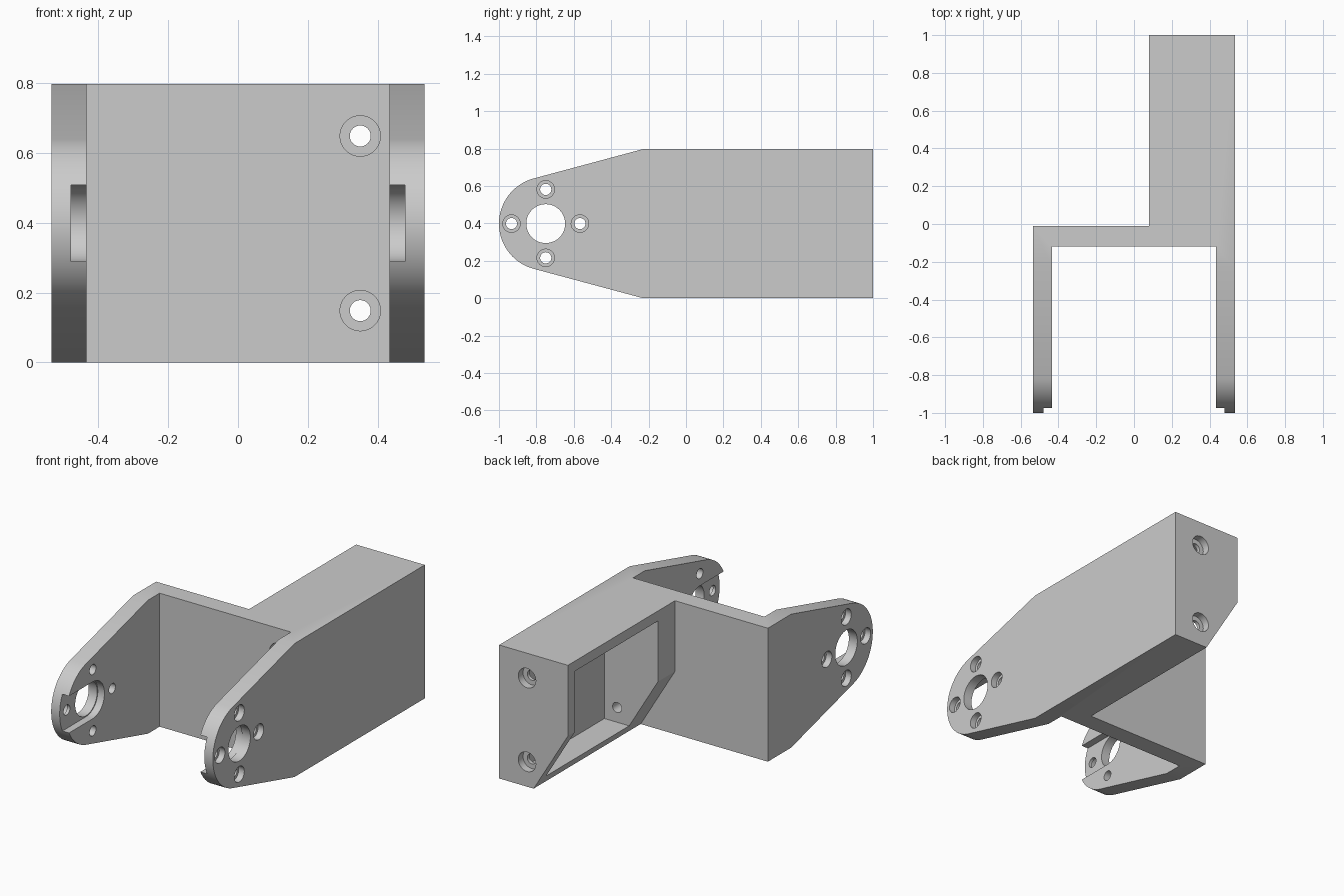
import bpy, bmesh, math

if "Cube" in bpy.data.objects:
    bpy.data.objects.remove(bpy.data.objects["Cube"], do_unlink=True)

HALF, INNER, HEIGHT = 0.534, 0.434, 0.797     # half width, inner arm face, height
MID = HEIGHT / 2
PIVOT_Y, NOSE = -0.75, 0.25                   # arm eye centre and nose radius
WEB_FRONT, WEB_BACK = -0.12, -0.01

grey = bpy.data.materials.new("plain grey")
grey.use_nodes = True
grey.diffuse_color = (0.6, 0.6, 0.6, 1)
grey.node_tree.nodes["Principled BSDF"].inputs["Base Color"].default_value = (0.6, 0.6, 0.6, 1)


def prism(name, points, axis, lo, hi):
    """Extrude a 2D outline along one axis."""
    place = {"x": lambda a, b, t: (t, a, b),
             "y": lambda a, b, t: (a, t, b),
             "z": lambda a, b, t: (a, b, t)}[axis]
    bm = bmesh.new()
    rings = [[bm.verts.new(place(a, b, t)) for a, b in points] for t in (lo, hi)]
    bm.faces.new(rings[0])
    bm.faces.new(rings[1])
    n = len(points)
    for i in range(n):
        j = (i + 1) % n
        bm.faces.new((rings[0][i], rings[0][j], rings[1][j], rings[1][i]))
    bmesh.ops.recalc_face_normals(bm, faces=bm.faces)
    mesh = bpy.data.meshes.new(name)
    bm.to_mesh(mesh)
    bm.free()
    mesh.materials.append(grey)
    ob = bpy.data.objects.new(name, mesh)
    bpy.context.collection.objects.link(ob)
    return ob


def arc(a, b, r, start=0, end=2 * math.pi, n=32, closed=True):
    steps = n if closed else n - 1
    return [(a + r * math.cos(start + (end - start) * i / steps),
             b + r * math.sin(start + (end - start) * i / steps)) for i in range(n)]


def rect(a0, a1, b0, b1):
    return [(a0, b0), (a1, b0), (a1, b1), (a0, b1)]


def combine(cutter, operation="DIFFERENCE"):
    mod = bracket.modifiers.new("shape", "BOOLEAN")
    mod.operation, mod.solver, mod.object = operation, "EXACT", cutter
    bpy.ops.object.modifier_apply(modifier=mod.name)
    bpy.data.objects.remove(cutter, do_unlink=True)


# Plan outline: two arms, cross web and the offset rear block
plan = [(-HALF, -1.1), (-INNER, -1.1), (-INNER, WEB_FRONT), (INNER, WEB_FRONT),
        (INNER, -1.1), (HALF, -1.1), (HALF, 1), (0.08, 1), (0.08, WEB_BACK), (-HALF, WEB_BACK)]
bracket = prism("bracket", plan, "z", -0.1, 1)
bpy.context.view_layer.objects.active = bracket
bracket.select_set(True)

# Side outline: round nose with tangent flanks widening to full height
shoulder = -0.23
run, rise = shoulder - PIVOT_Y, MID
tangent = math.atan2(rise, run) + math.acos(NOSE / math.hypot(run, rise))
side = arc(PIVOT_Y, MID, NOSE, tangent, 2 * math.pi - tangent, 40, closed=False)
side += [(shoulder, 0), (1.1, 0), (1.1, HEIGHT), (shoulder, HEIGHT)]
combine(prism("side_cut", side, "x", -1, 1), "INTERSECT")

# Sloped lower edge and hollow pocket of the rear block
combine(prism("slope_cut", [(0, 0.507), (0, -0.1), (0.367, -0.1)], "y", WEB_BACK, 1.2))
combine(prism("pocket_cut", rect(0.15, 0.934, 0.06, 0.737), "x", 0, INNER))

# Screw holes through web and rear wall, counterbored on the outside
for z in (MID - 0.25, MID + 0.25):
    combine(prism("screw_cut", arc(0.35, z, 0.03), "y", -0.5, 1.5))
    for lo, hi in ((-0.3, WEB_FRONT + 0.12), (0.955, 1.2)):
        combine(prism("counterbore_cut", arc(0.35, z, 0.058), "y", lo, hi))

# Arm eyes: centre bore, four counterbored holes, open slot on the inner face
combine(prism("bore_cut", arc(PIVOT_Y, MID, 0.104, n=48), "x", -1, 1))
slot = arc(PIVOT_Y, MID, 0.11, -math.pi / 2, math.pi / 2, 25, closed=False)
slot += [(-1.2, MID + 0.11), (-1.2, MID - 0.11)]
combine(prism("slot_cut", slot, "x", -0.478, 0.478))
for y, z in arc(PIVOT_Y, MID, 0.183, n=4):
    combine(prism("bolt_cut", arc(y, z, 0.03, n=24), "x", -1, 1))
    for s in (-1, 1):
        combine(prism("bolt_counterbore_cut", arc(y, z, 0.047, n=24), "x",
                      *sorted((s * (HALF - 0.037), s))))

bpy.ops.object.shade_smooth_by_angle(angle=math.radians(30))
